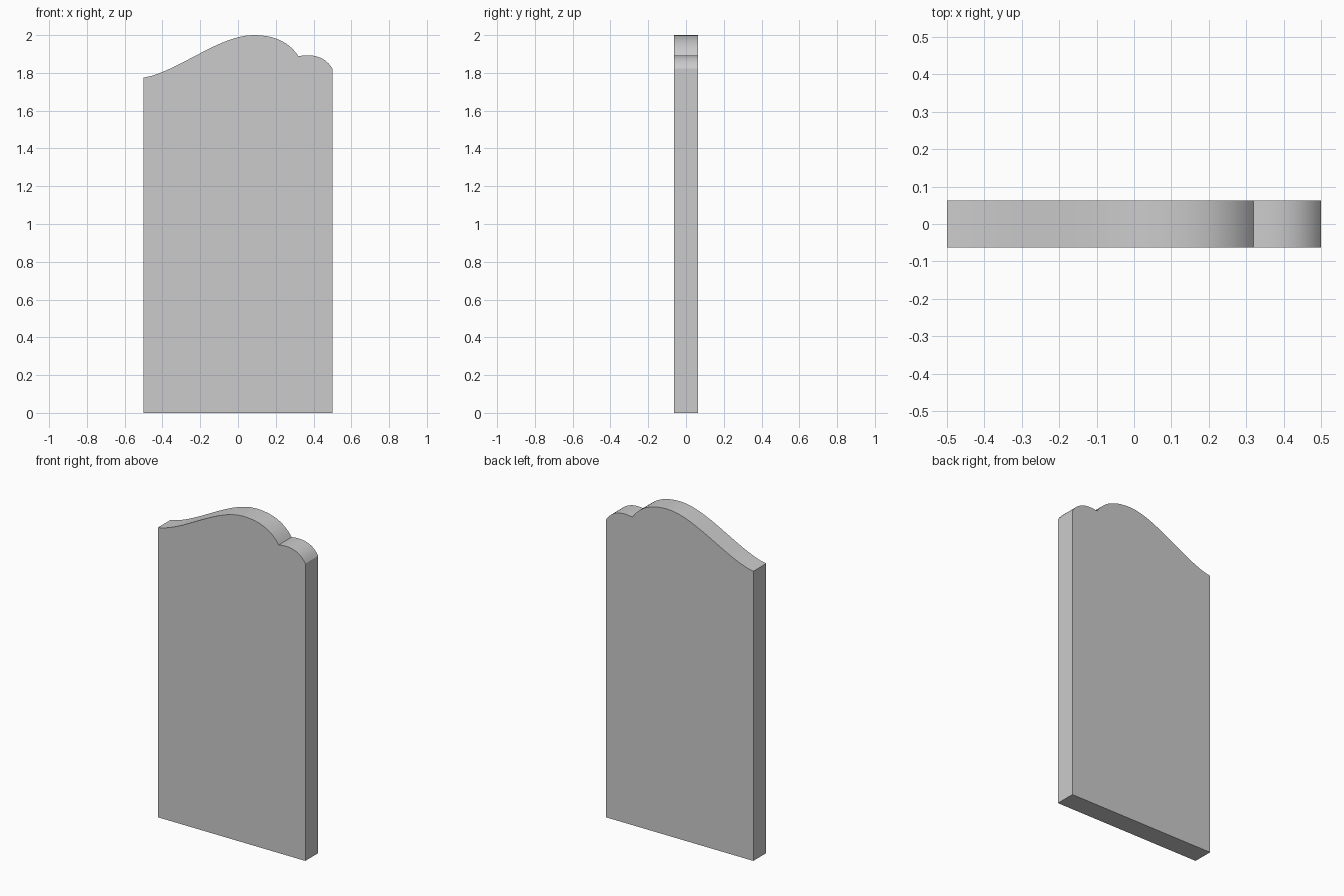
import bpy, bmesh, math
from mathutils import Vector
from mathutils.geometry import interpolate_bezier

if "Cube" in bpy.data.objects:
    bpy.data.objects.remove(bpy.data.objects["Cube"])

HALF_DEPTH = 0.0625

# Top outline as bezier segments: start, handle, handle, end (x, z)
segments = [
    ((-0.5, 1.775), (-0.33, 1.80), (-0.10, 2.0), (0.08, 2.0)),       # long rising sweep
    ((0.08, 2.0), (0.19, 2.0), (0.27, 1.965), (0.32, 1.888)),        # drop to the notch
    ((0.32, 1.888), (0.39, 1.902), (0.46, 1.89), (0.5, 1.822)),      # small shoulder
]
outline = [Vector((-0.5, 0, 0))]
for seg in segments:
    a, h1, h2, b = (Vector((x, 0, z)) for x, z in seg)
    pts = interpolate_bezier(a, h1, h2, b, 15)
    outline += pts if seg is segments[0] else pts[1:]
outline.append(Vector((0.5, 0, 0)))

# Slab: front outline extruded to the back
bm = bmesh.new()
front = bm.faces.new([bm.verts.new((p.x, -HALF_DEPTH, p.z)) for p in outline])
ext = bmesh.ops.extrude_face_region(bm, geom=[front], use_keep_orig=True)
moved = [v for v in ext["geom"] if isinstance(v, bmesh.types.BMVert)]
bmesh.ops.translate(bm, vec=(0, 2 * HALF_DEPTH, 0), verts=moved)
bmesh.ops.recalc_face_normals(bm, faces=bm.faces)

mesh = bpy.data.meshes.new("headstone_slab")
bm.to_mesh(mesh)
bm.free()
slab = bpy.data.objects.new("headstone_slab", mesh)
bpy.context.collection.objects.link(slab)

# Smooth the curved top, keep the outline edges sharp
bpy.context.view_layer.objects.active = slab
slab.select_set(True)
bpy.ops.object.shade_smooth_by_angle(angle=math.radians(30))
